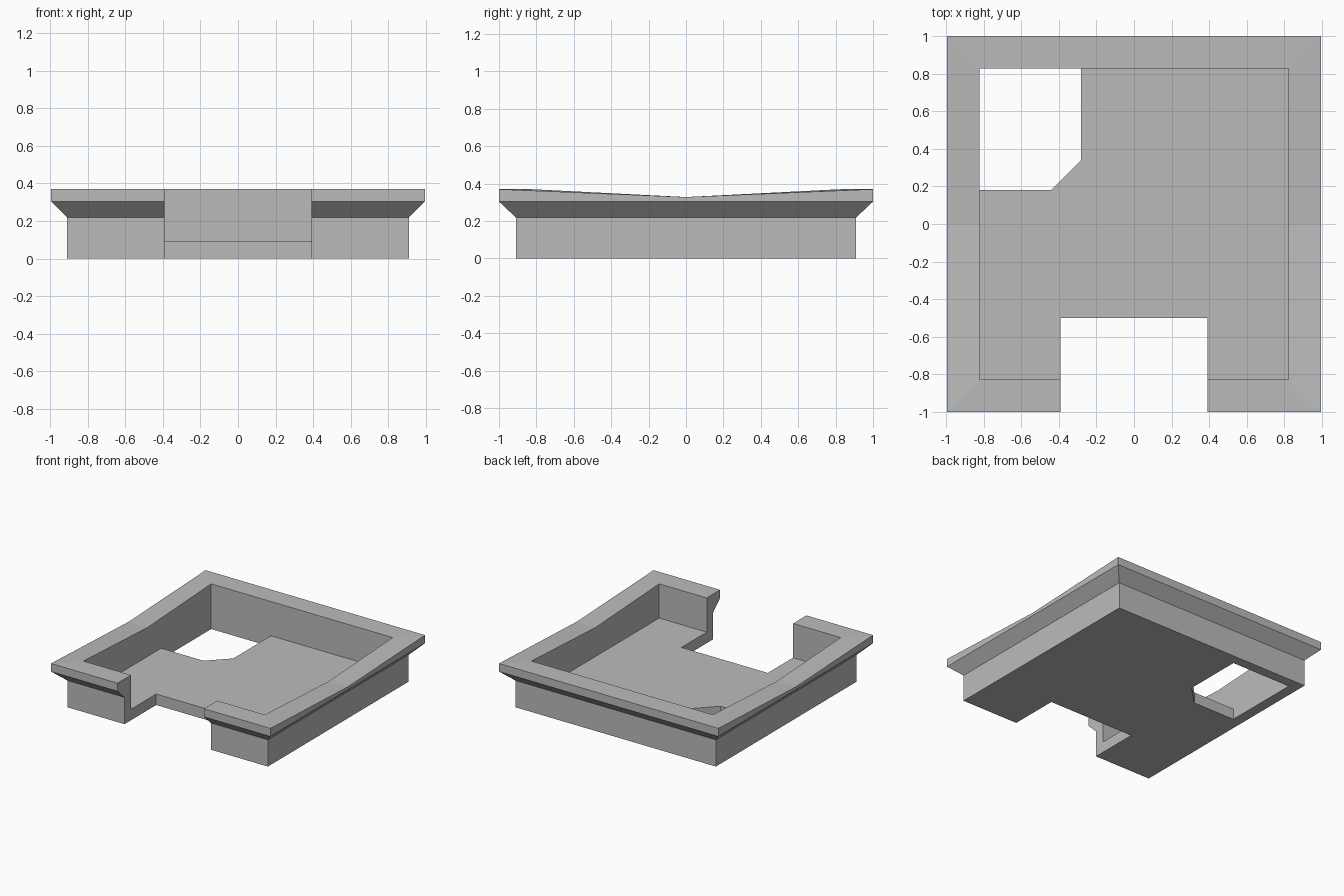
import bpy
import bmesh

cube = bpy.data.objects.get("Cube")
if cube:
    bpy.data.objects.remove(cube, do_unlink=True)

grey = bpy.data.materials.new("plain grey")
grey.use_nodes = True
grey.diffuse_color = (0.5, 0.5, 0.5, 1)
grey.node_tree.nodes["Principled BSDF"].inputs["Base Color"].default_value = (0.5, 0.5, 0.5, 1)

INNER_X, INNER_Y = 0.822, 0.827
TOP, DIP, FLOOR = 0.37, 0.328, 0.09


def make_object(name, bm):
    bmesh.ops.recalc_face_normals(bm, faces=bm.faces)
    mesh = bpy.data.meshes.new(name)
    bm.to_mesh(mesh)
    bm.free()
    mesh.materials.append(grey)
    obj = bpy.data.objects.new(name, mesh)
    bpy.context.scene.collection.objects.link(obj)
    return obj


def loft(name, rings):
    """Skin a stack of equal-length point rings and cap both ends."""
    bm = bmesh.new()
    loops = [[bm.verts.new(p) for p in ring] for ring in rings]
    for low, high in zip(loops, loops[1:]):
        for i in range(len(low)):
            j = (i + 1) % len(low)
            bm.faces.new((low[i], low[j], high[j], high[i]))
    bm.faces.new(loops[0][::-1])
    bm.faces.new(loops[-1])
    return make_object(name, bm)


def ring(x, y, z, mid_z=None):
    """Rectangle with an extra point halfway along each side wall."""
    mid = z if mid_z is None else mid_z
    return [(-x, -y, z), (x, -y, z), (x, 0, mid),
            (x, y, z), (-x, y, z), (-x, 0, mid)]


def prism(name, outline, z0, z1):
    return loft(name, [[(x, y, z) for x, y in outline] for z in (z0, z1)])


# Tray: plinth, flared rim with dipped sides, hollow interior and floor
tray = loft("tray", [
    ring(0.908, 0.91, 0),
    ring(0.908, 0.91, 0.219),
    ring(0.994, 1, 0.304),
    ring(0.994, 1, TOP, DIP),
    ring(INNER_X, INNER_Y, TOP, DIP),
    ring(INNER_X, INNER_Y, FLOOR),
])

# Front entrance notch and rear corner opening with a chamfered corner
notch = prism("notch_cutter",
              [(-0.391, -1.2), (0.391, -1.2), (0.391, -0.5), (-0.391, -0.5)], -0.2, 0.6)
opening = prism("opening_cutter",
                [(-INNER_X, 0.18), (-0.44, 0.18), (-0.281, 0.34),
                 (-0.281, INNER_Y), (-INNER_X, INNER_Y)], -0.2, 0.2)

for cutter in (notch, opening):
    cutter.hide_render = True
    cut = tray.modifiers.new(cutter.name, "BOOLEAN")
    cut.operation = "DIFFERENCE"
    cut.solver = "EXACT"
    cut.object = cutter

# Bake the cuts and drop the cutters
graph = bpy.context.evaluated_depsgraph_get()
baked = bpy.data.meshes.new_from_object(tray.evaluated_get(graph))
tray.modifiers.clear()
tray.data = baked
for cutter in (notch, opening):
    bpy.data.objects.remove(cutter, do_unlink=True)
